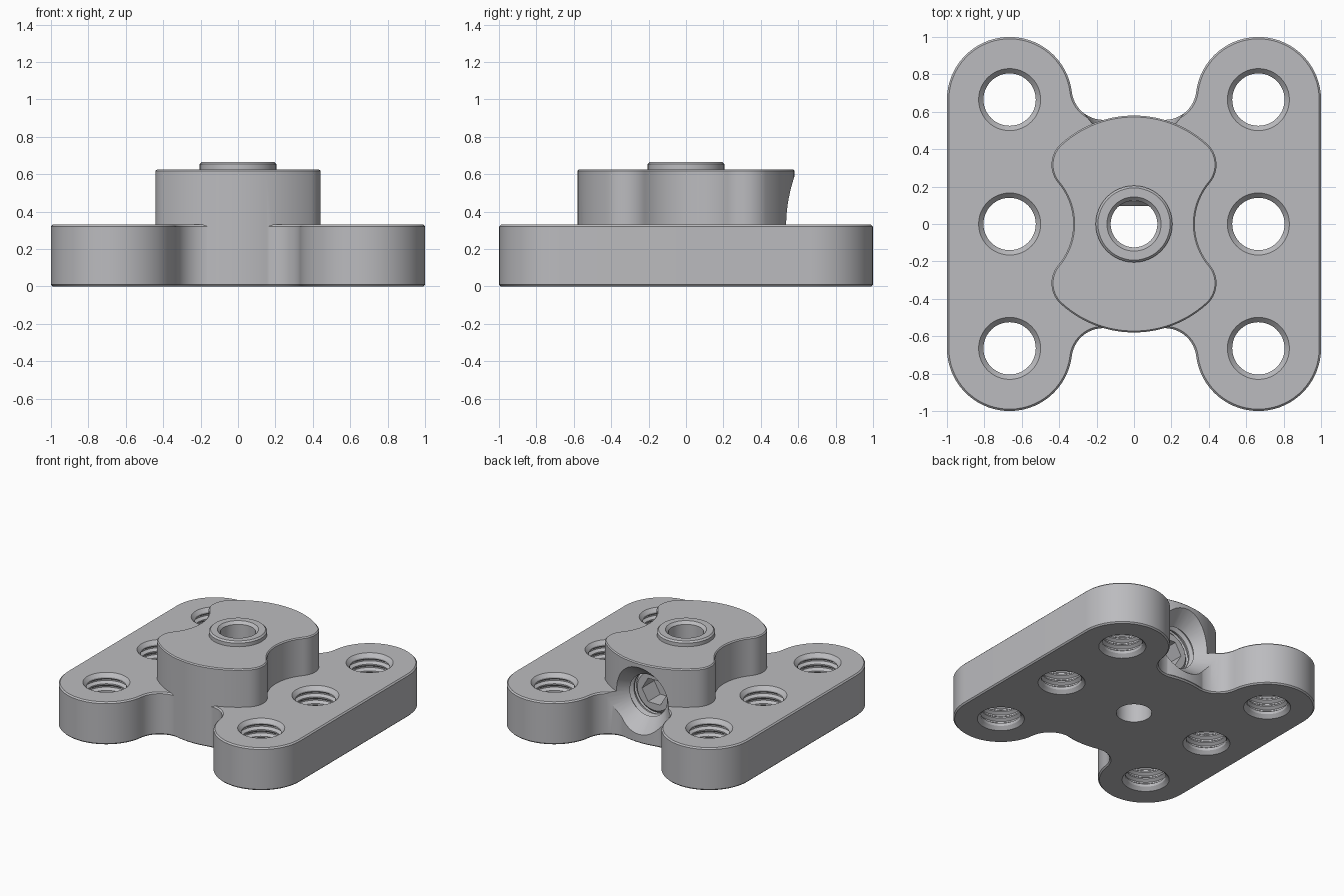
import bpy, bmesh, math
from mathutils import Matrix, Vector

if "Cube" in bpy.data.objects:
    bpy.data.objects.remove(bpy.data.objects["Cube"])

metal = bpy.data.materials.new("satin_grey_metal")
metal.use_nodes = True
GREY = (0.5, 0.5, 0.52, 1)
metal.diffuse_color = GREY
metal.node_tree.nodes["Principled BSDF"].inputs["Base Color"].default_value = GREY

HOLE = 0.665          # hole spacing from the centre
PLATE_Z, BOSS_Z, TOP_Z = 0.33, 0.625, 0.665


def make_object(name, bm):
    bmesh.ops.recalc_face_normals(bm, faces=bm.faces)
    mesh = bpy.data.meshes.new(name)
    bm.to_mesh(mesh)
    bm.free()
    mesh.materials.append(metal)
    obj = bpy.data.objects.new(name, mesh)
    bpy.context.collection.objects.link(obj)
    return obj


def arc(centre, radius, start, end, steps=14):
    """Points from start to end angle in radians, either direction."""
    return [Vector((centre[0] + radius * math.cos(a), centre[1] + radius * math.sin(a)))
            for a in (start + (end - start) * i / steps for i in range(steps + 1))]


def meet(c1, r1, c2, r2, side):
    """One of the two crossing points of two circles."""
    c1, c2 = Vector(c1), Vector(c2)
    d = c2 - c1
    along = (r1 * r1 - r2 * r2 + d.length_squared) / (2 * d.length)
    u = d.normalized()
    return c1 + u * along + Vector((-u.y, u.x)) * side * math.sqrt(r1 * r1 - along * along)


def heading(a, b):
    d = Vector(b) - Vector(a)
    return math.atan2(d.y, d.x)


def mirror_quarter(quarter):
    """Full outline from a quarter that runs from the x axis to the y axis."""
    flip = [Vector((-p.x, p.y)) for p in reversed(quarter)]
    half = quarter + flip
    pts = half + [-p for p in half]
    clean = []
    for p in pts:
        if not clean or (p - clean[-1]).length > 1e-4:
            clean.append(p)
    if (clean[0] - clean[-1]).length < 1e-4:
        clean.pop()
    return clean


def prism(name, outline, z0, z1, chamfer_levels, chamfer=0.01):
    bm = bmesh.new()
    face = bm.faces.new([bm.verts.new((p.x, p.y, z0)) for p in outline])
    out = bmesh.ops.extrude_face_region(bm, geom=[face])["geom"]
    bmesh.ops.translate(bm, vec=(0, 0, z1 - z0),
                        verts=[v for v in out if isinstance(v, bmesh.types.BMVert)])
    rim = [e for e in bm.edges if any(
        all(abs(v.co.z - z) < 1e-5 for v in e.verts) for z in chamfer_levels)]
    bmesh.ops.bevel(bm, geom=rim, offset=chamfer, segments=1, affect='EDGES')
    return make_object(name, bm)


def lathe(name, profile, matrix=Matrix(), sides=48):
    """Closed solid of revolution from (radius, height) pairs."""
    bm = bmesh.new()
    rings = [[bm.verts.new((r * math.cos(a), r * math.sin(a), z))
              for a in (math.tau * i / sides for i in range(sides))] for r, z in profile]
    for low, high in zip(rings, rings[1:]):
        for i in range(sides):
            j = (i + 1) % sides
            bm.faces.new((low[i], low[j], high[j], high[i]))
    bm.faces.new(rings[0])
    bm.faces.new(rings[-1])
    bm.transform(matrix)
    return make_object(name, bm)


def thread(minor, major, z0, z1, count):
    """Saw-tooth groove profile between two heights."""
    pitch = (z1 - z0) / count
    pts = []
    for i in range(count):
        z = z0 + i * pitch
        pts += [(minor, z), (minor, z + pitch * 0.2), (major, z + pitch * 0.5),
                (major, z + pitch * 0.7)]
    return pts + [(minor, z1)]


def combine(target, tool, operation):
    mod = target.modifiers.new("combine", 'BOOLEAN')
    mod.operation, mod.object, mod.solver = operation, tool, 'EXACT'
    bpy.context.view_layer.objects.active = target
    bpy.ops.object.modifier_apply(modifier=mod.name)
    bpy.data.objects.remove(tool)


def smooth(obj):
    bpy.ops.object.select_all(action='DESELECT')
    obj.select_set(True)
    bpy.context.view_layer.objects.active = obj
    bpy.ops.object.shade_smooth_by_angle(angle=math.radians(28))


# Plate: four round lobes blended into a round centre
LOBE_R, WAIST_R, BLEND_R = 0.335, 0.575, 0.17
lobe = (HOLE, HOLE)
blend = meet((0, 0), WAIST_R + BLEND_R, lobe, LOBE_R + BLEND_R, 1)
lobe_end = heading(lobe, blend)
centre_start = heading((0, 0), blend)
quarter = arc(lobe, LOBE_R, 0, lobe_end, 32)
quarter += arc(blend, BLEND_R, lobe_end - math.pi, centre_start - math.pi)
quarter += arc((0, 0), WAIST_R, centre_start, math.pi / 2, 6)
body = prism("mounting_plate", mirror_quarter(quarter), 0, PLATE_Z, (0, PLATE_Z))

# Raised boss: a disc with concave sides and rounded shoulders
BOSS_R, SIDE_R, SHOULDER_R = 0.58, 0.34, 0.15
side = (HOLE, 0)
shoulder = meet((0, 0), BOSS_R - SHOULDER_R, side, SIDE_R + SHOULDER_R, 1)
side_end = heading(side, shoulder)
disc_start = heading((0, 0), shoulder)
quarter = arc(side, SIDE_R, math.pi, side_end)
quarter += arc(shoulder, SHOULDER_R, side_end - math.pi, disc_start, 18)
quarter += arc((0, 0), BOSS_R, disc_start, math.pi / 2)
combine(body, prism("boss", mirror_quarter(quarter), 0.011, BOSS_Z, (BOSS_Z,), 0.008), 'UNION')

# Collar on top of the boss
combine(body, lathe("collar", [(0.205, 0.5), (0.205, TOP_Z - 0.012), (0.193, TOP_Z)]), 'UNION')

# Central bore with a countersunk mouth
combine(body, lathe("bore", [(0.125, -0.1), (0.125, TOP_Z - 0.02), (0.165, TOP_Z + 0.02)]),
        'DIFFERENCE')

# Six threaded through holes, countersunk at both ends
hole = [(0.19, -0.025), (0.142, 0.025)]
hole += thread(0.14, 0.162, 0.035, PLATE_Z - 0.035, 5)
hole += [(0.142, PLATE_Z - 0.025), (0.19, PLATE_Z + 0.025)]
for x in (-HOLE, HOLE):
    for y in (-HOLE, 0, HOLE):
        combine(body, lathe("hole", hole, Matrix.Translation((x, y, 0))), 'DIFFERENCE')

# Threaded cross hole entering from the back
along_y = Matrix.Translation((0, 0, PLATE_Z)) @ Matrix.Rotation(-math.pi / 2, 4, 'X')
cross = [(0.16, 0.02)] + thread(0.16, 0.185, 0.1, 0.46, 6) + [(0.3, 0.63)]
combine(body, lathe("cross_hole", cross, along_y), 'DIFFERENCE')
smooth(body)

# Set screw with a hexagonal socket
screw = lathe("set_screw", [(0.14, 0.095), (0.166, 0.12), (0.166, 0.37), (0.145, 0.39)], along_y)
combine(screw, lathe("socket", [(0.105, 0.24), (0.105, 0.5)], along_y, 6), 'DIFFERENCE')
smooth(screw)
